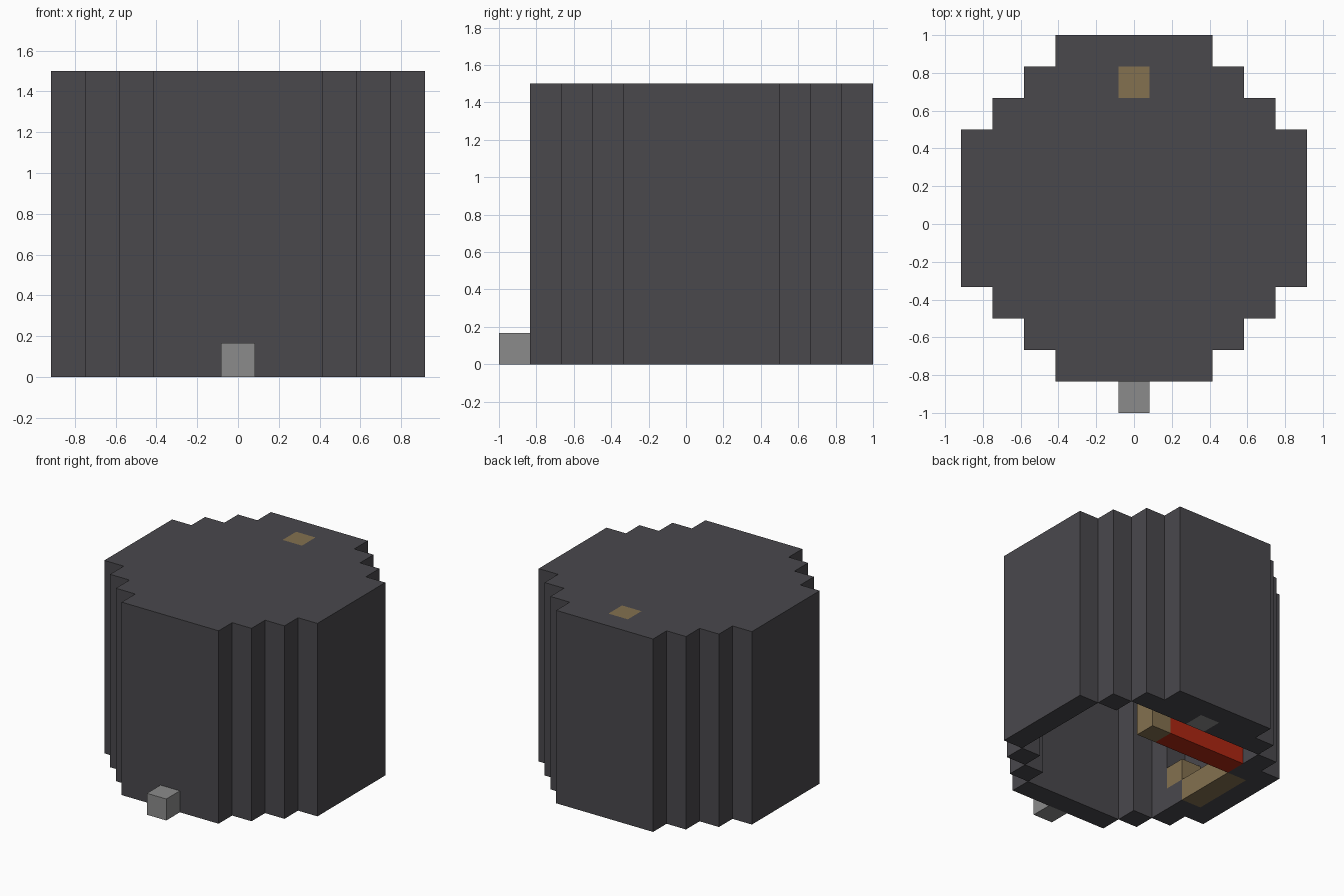
import bpy
import bmesh
from mathutils import Vector

cube = bpy.data.objects.get("Cube")
if cube:
    bpy.data.objects.remove(cube)

UNIT = 1 / 6          # edge length of one block
HEIGHT = 9            # body height in blocks
HALF = [5, 5, 5, 4, 3, 2]   # half width of each row, from the middle outwards


def material(name, color):
    mat = bpy.data.materials.new(name)
    mat.use_nodes = True
    rgba = (*color, 1)
    mat.diffuse_color = rgba
    mat.node_tree.nodes["Principled BSDF"].inputs["Base Color"].default_value = rgba
    return mat


charcoal = material("charcoal", (0.067, 0.065, 0.073))
tan = material("tan", (0.23, 0.165, 0.08))
grey = material("grey", (0.26, 0.26, 0.26))
red = material("red", (0.42, 0.02, 0.006))


# Stepped round shell with a closed top and an open bottom
def in_shell(i, j, k):
    wall = abs(j) == 5 or abs(i) == HALF[abs(j)]
    return abs(i) <= HALF[abs(j)] and (wall or k == HEIGHT - 1)


span = range(-5, 6)
shell = {(i, j, k) for i in span for j in span for k in range(HEIGHT)
         if in_shell(i, j, k)}

# Inner ledges along the back and one side, and the small fittings
back_ledge = {(i, 4, 0) for i in range(-2, 3)}
side_ledge = {(-4, j, 0) for j in (-2, 2)}
parts = {
    "top_plug": ({(0, 4, HEIGHT - 1)}, tan),
    "bottom_plug": ({(0, 4, 0)}, grey),
    "front_knob": ({(0, -6, 0)}, grey),
    "inner_post": ({(1, 2, 0), (1, 2, 1)}, tan),
    "inner_bar": ({(i, 2, 0) for i in range(-3, 1)}, red),
    "side_inlay": ({(-4, j, 0) for j in (-1, 0, 1)} | {(-4, -2, 1)}, tan),
}
fitted = set().union(*(cells for cells, _ in parts.values()))
parts["body"] = ((shell | back_ledge | side_ledge) - fitted, charcoal)
filled = fitted | parts["body"][0]


# Join blocks into one mesh, keeping only the exposed sides
def build(name, cells, mat):
    bm = bmesh.new()
    for cell in sorted(cells):
        center = Vector((cell[0], cell[1] + 0.5, cell[2] + 0.5))
        for axis in range(3):
            for sign in (-1, 1):
                n = Vector((0, 0, 0))
                n[axis] = sign
                if tuple(int(c + d) for c, d in zip(cell, n)) in filled:
                    continue
                u = Vector((0, 0, 0))
                u[(axis + 1) % 3] = 1
                v = n.cross(u)
                corners = (-u - v, u - v, u + v, v - u)
                bm.faces.new([bm.verts.new((center + (n + c) / 2) * UNIT)
                              for c in corners])
    bmesh.ops.remove_doubles(bm, verts=bm.verts, dist=UNIT / 100)
    mesh = bpy.data.meshes.new(name)
    bm.to_mesh(mesh)
    bm.free()
    mesh.materials.append(mat)
    bpy.context.collection.objects.link(bpy.data.objects.new(name, mesh))


for name, (cells, mat) in parts.items():
    build(name, cells, mat)
